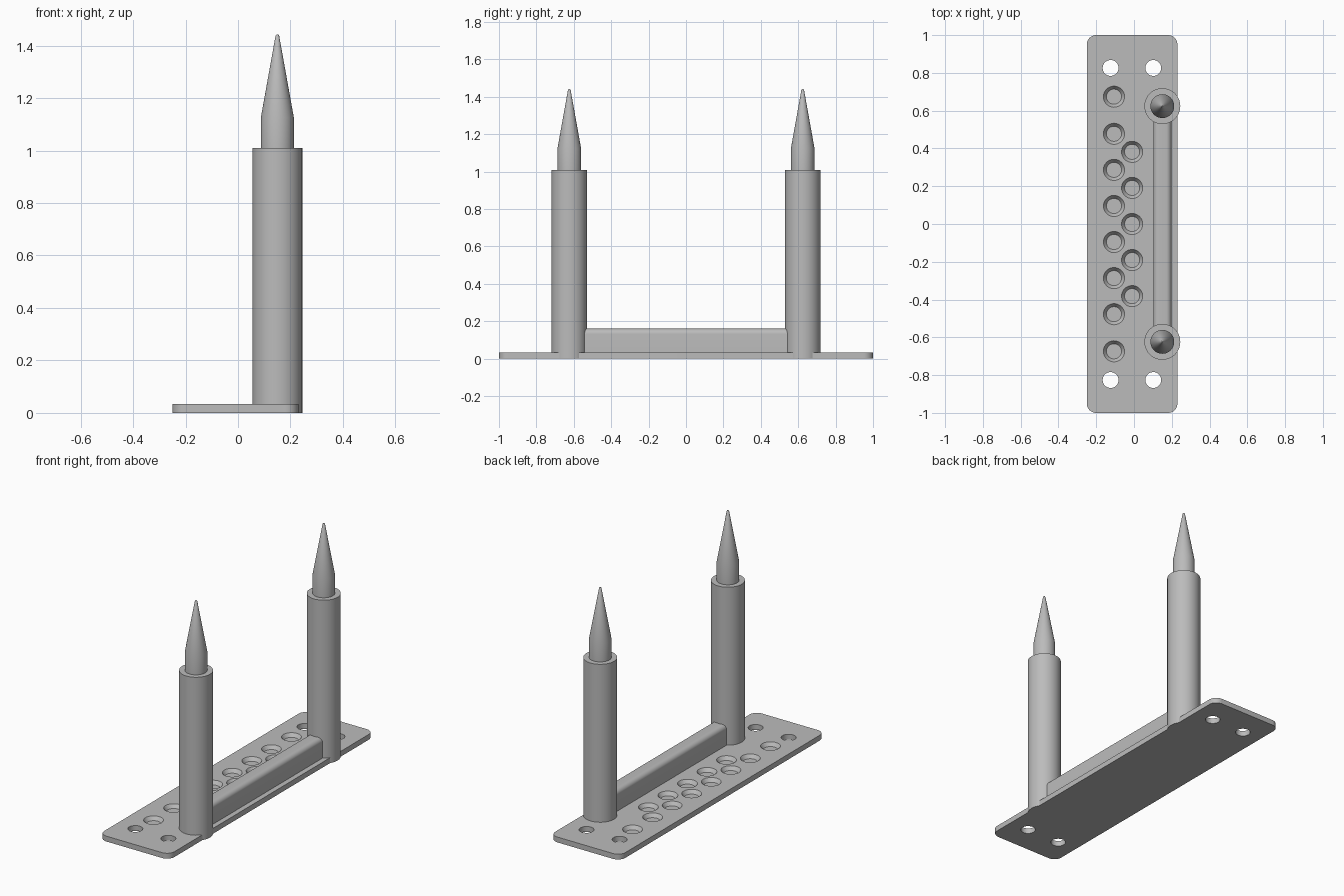
import bpy, bmesh, math

if "Cube" in bpy.data.objects:
    bpy.data.objects.remove(bpy.data.objects["Cube"])

grey = bpy.data.materials.new("plain grey")
grey.diffuse_color = (0.5, 0.5, 0.5, 1)
grey.use_nodes = True
grey.node_tree.nodes["Principled BSDF"].inputs["Base Color"].default_value = grey.diffuse_color


def finish(bm, name):
    bmesh.ops.recalc_face_normals(bm, faces=bm.faces)
    mesh = bpy.data.meshes.new(name)
    bm.to_mesh(mesh)
    bm.free()
    mesh.materials.append(grey)
    ob = bpy.data.objects.new(name, mesh)
    bpy.context.collection.objects.link(ob)
    return ob


def smooth(ob):
    bpy.ops.object.select_all(action='DESELECT')
    ob.select_set(True)
    bpy.context.view_layer.objects.active = ob
    bpy.ops.object.shade_smooth_by_angle(angle=math.radians(25))


def add_lathe(bm, x, y, profile, n=64):
    """Closed solid of revolution from (radius, z) pairs, bottom to top."""
    rings = [[bm.verts.new((x + r * math.cos(2 * math.pi * i / n),
                            y + r * math.sin(2 * math.pi * i / n), z))
              for i in range(n)] for r, z in profile]
    bm.faces.new(rings[0][::-1])
    bm.faces.new(rings[-1])
    for a, b in zip(rings, rings[1:]):
        for i in range(n):
            j = (i + 1) % n
            bm.faces.new((a[i], a[j], b[j], b[i]))


def rounded_box(name, lo, hi, radius, pick, segments):
    """Box whose edges chosen by pick(edge) are rounded."""
    bm = bmesh.new()
    bmesh.ops.create_cube(bm, size=1)
    for v in bm.verts:
        v.co = [l + (c + 0.5) * (h - l) for c, l, h in zip(v.co, lo, hi)]
    bmesh.ops.bevel(bm, geom=[e for e in bm.edges if pick(e)], offset=radius,
                    segments=segments, profile=0.5, affect='EDGES')
    return finish(bm, name)


def along(edge, axis):
    d = edge.verts[1].co - edge.verts[0].co
    return abs(d[axis]) > 0.99 * d.length


# base plate with rounded corners
T = 0.033
plate = rounded_box("base_plate", (-0.25, -1, 0), (0.23, 1, T), 0.05,
                    lambda e: along(e, 2), 10)

# cutter: corner through holes and two staggered rows of tapered pockets
bm = bmesh.new()
for x in (-0.124, 0.102):
    for y in (-0.826, 0.826):
        add_lathe(bm, x, y, [(0.042, -0.05), (0.042, 0.1)], 48)
pitch = 0.191
pockets = [(-0.106, (i - 3.5) * pitch) for i in range(8)]
pockets += [(-0.01, (i - 2) * pitch) for i in range(5)]
for x, y in pockets:
    y = math.copysign(0.674, y) if abs(y) > 0.6 else y
    add_lathe(bm, x, y, [(0.040, 0.011), (0.056, T), (0.056, 0.1)], 48)
cutter = finish(bm, "hole_cutter")
cutter.hide_render = True
cutter.hide_viewport = True
mod = plate.modifiers.new("holes", 'BOOLEAN')
mod.object = cutter
mod.solver = 'EXACT'
bpy.context.view_layer.update()
cut_mesh = bpy.data.meshes.new_from_object(
    plate.evaluated_get(bpy.context.evaluated_depsgraph_get()))
plate.modifiers.clear()
plate.data = cut_mesh
bpy.data.objects.remove(cutter)
smooth(plate)

# rail joining the posts, rounded along its upper edges
rail = rounded_box("rail", (0.102, -0.6, 0.02), (0.198, 0.6, 0.16), 0.028,
                   lambda e: along(e, 1) and e.verts[0].co.z > 0.1, 8)
smooth(rail)

# posts with pointed tips
for side, y in (("front", -0.624), ("back", 0.624)):
    bm = bmesh.new()
    add_lathe(bm, 0.15, y, [(0.095, 0), (0.095, 1.01), (0.063, 1.01),
                            (0.063, 1.125), (0.007, 1.437), (0.003, 1.443)])
    smooth(finish(bm, side + "_spiked_post"))
